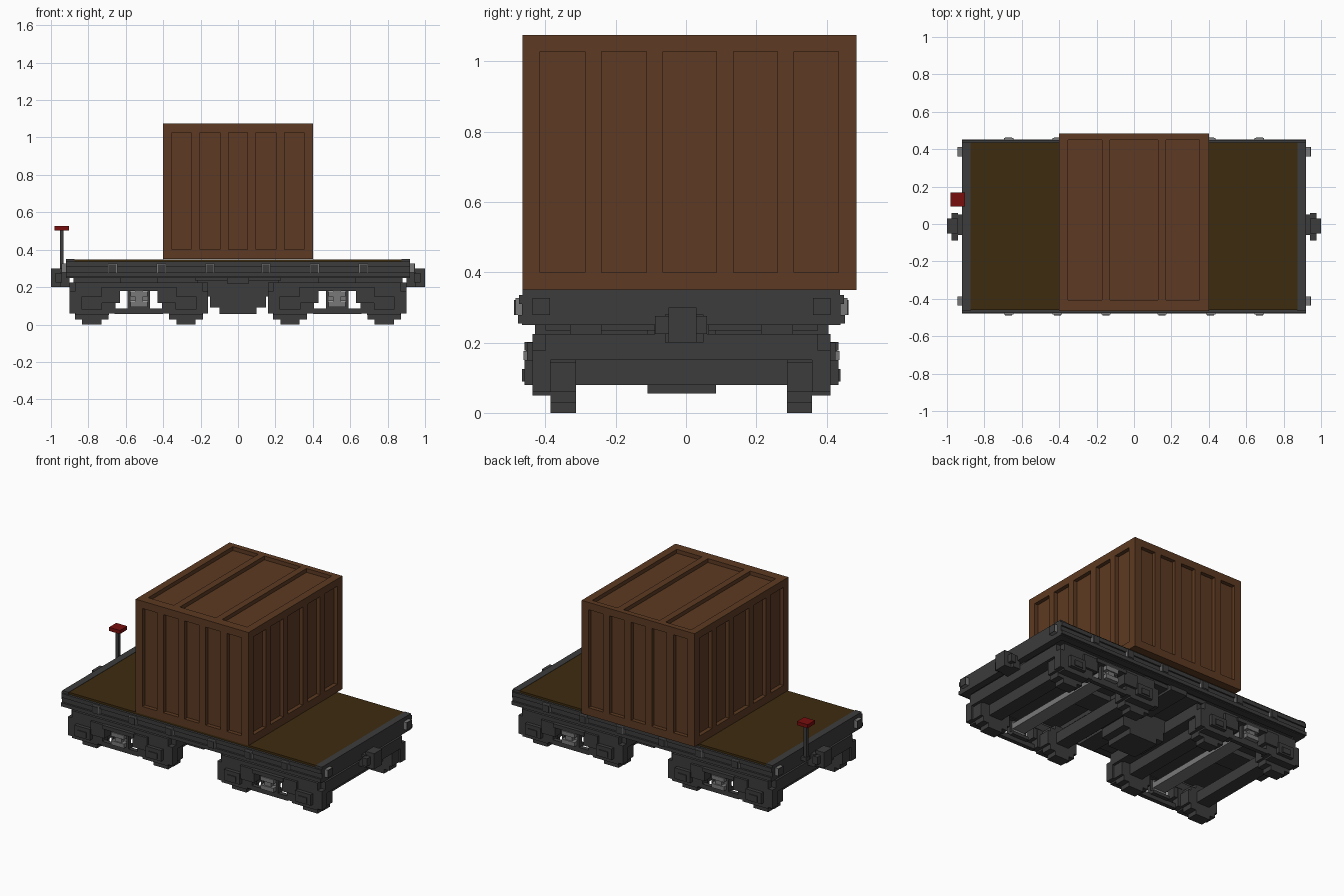
import bpy
import bmesh

if "Cube" in bpy.data.objects:
    bpy.data.objects.remove(bpy.data.objects["Cube"], do_unlink=True)


def material(name, rgb):
    m = bpy.data.materials.new(name)
    m.use_nodes = True
    m.diffuse_color = (*rgb, 1)
    bsdf = next(n for n in m.node_tree.nodes if n.type == 'BSDF_PRINCIPLED')
    bsdf.inputs["Base Color"].default_value = (*rgb, 1)
    return m


BROWN = material("crate brown", (0.109, 0.042, 0.016))
WOOD = material("deck wood", (0.047, 0.024, 0.0045))
DARK = material("dark grey metal", (0.045, 0.045, 0.045))
LIGHT = material("light grey metal", (0.19, 0.19, 0.19))
RED = material("brake red", (0.19, 0.004, 0.004))

YC = -0.013  # centre line of the wagon


def boxes(name, mat, items):
    """One object from boxes given as (x0, x1, y0, y1, z0, z1)."""
    bm = bmesh.new()
    for x0, x1, y0, y1, z0, z1 in items:
        vs = bmesh.ops.create_cube(bm, size=1)["verts"]
        for v in vs:
            v.co = (x1 if v.co.x > 0 else x0, y1 if v.co.y > 0 else y0, z1 if v.co.z > 0 else z0)
    bmesh.ops.recalc_face_normals(bm, faces=bm.faces)
    me = bpy.data.meshes.new(name)
    bm.to_mesh(me)
    bm.free()
    me.materials.append(mat)
    ob = bpy.data.objects.new(name, me)
    bpy.context.collection.objects.link(ob)
    return ob


def mirror_x(items):
    return items + [(-b, -a, c, d, e, f) for a, b, c, d, e, f in items]


def mirror_y(items):
    """Reflect across the wagon's centre line."""
    return items + [(a, b, 2 * YC - d, 2 * YC - c, e, f) for a, b, c, d, e, f in items]


def gaps(panels, lo, hi):
    """Bars left between the recessed panels."""
    edges = [lo] + [e for p in panels for e in p] + [hi]
    return list(zip(edges[::2], edges[1::2]))


# Crate: recessed core with rails and posts on every face
X, Y0, Y1, Z0, Z1, D = 0.4, -0.465, 0.485, 0.35, 1.075, 0.025
front_panels = [(-.352, -.25), (-.203, -.097), (-.052, .05), (.097, .203), (.248, .352)]
side_panels = [(-.415, -.288), (-.24, -.112), (-.066, .087), (.135, .26), (.308, .434)]
top_panels = [(-.352, -.171), (-.128, .128), (.171, .35)]
bars = [(-X + D, X - D, Y0 + D, Y1 - D, Z0, Z1 - D)]
for y0, y1 in ((Y0, Y0 + D), (Y1 - D, Y1)):
    bars += [(a, b, y0, y1, Z0, Z1) for a, b in gaps(front_panels, -X, X)]
    bars += [(-X, X, y0, y1, Z0, 0.4), (-X, X, y0, y1, 1.028, Z1)]
for x0, x1 in ((-X, -X + D), (X - D, X)):
    bars += [(x0, x1, a, b, Z0, Z1) for a, b in gaps(side_panels, Y0, Y1)]
    bars += [(x0, x1, Y0, Y1, Z0, 0.4), (x0, x1, Y0, Y1, 1.028, Z1)]
bars += [(a, b, Y0, Y1, Z1 - D, Z1) for a, b in gaps(top_panels, -X, X)]
bars += [(-X, X, Y0, -0.406, Z1 - D, Z1), (-X, X, 0.45, Y1, Z1 - D, Z1)]
boxes("crate", BROWN, bars)

# Deck and frame
boxes("deck", WOOD, [(-0.88, 0.88, -0.46, 0.435, 0.30, 0.349)])
boxes("end_sills", DARK, mirror_x([(0.875, 0.92, -0.465, 0.438, 0.25, 0.351)]))
boxes("side_sills", DARK, mirror_y([
    (-0.92, 0.92, -0.475, -0.44, 0.31, 0.336),
    (-0.92, 0.92, -0.466, -0.42, 0.25, 0.31),
    (-0.92, 0.92, -0.478, -0.44, 0.255, 0.278)]))
boxes("underframe", DARK, [(-0.88, 0.88, -0.44, 0.415, 0.26, 0.30)])

# Stake pockets along the sides and ends, with dark cover plates
W = 0.025
pockets = mirror_y([(x - W, x + W, -0.485, -0.46, 0.278, 0.327)
                    for x in (-0.67, -0.41, -0.15, 0.15, 0.41, 0.67)])
covers = mirror_y([(a + 0.006, b - 0.006, -0.489, -0.484, 0.278, 0.321)
                   for a, b, *_ in pockets[:6]])
pockets += mirror_x(mirror_y([(0.91, 0.941, -0.437, -0.387, 0.278, 0.327)]))
covers += mirror_x(mirror_y([(0.94, 0.945, -0.437, -0.387, 0.278, 0.327)]))
boxes("stake_pockets", LIGHT, pockets)
boxes("pocket_covers", DARK, covers)

# Couplers
boxes("couplers", DARK, mirror_x([
    (0.90, 0.95, -0.06, 0.05, 0.2, 0.28),
    (0.94, 0.975, -0.088, 0.06, 0.225, 0.275),
    (0.94, 1.0, -0.05, 0.03, 0.2, 0.3)]))

# Fish-belly centre sill
boxes("centre_sill", DARK, [
    (-0.88, 0.88, -0.09, 0.065, 0.225, 0.27),
    (-0.22, 0.22, -0.11, 0.085, 0.15, 0.26),
    (-0.15, 0.15, -0.11, 0.085, 0.09, 0.2),
    (-0.1, 0.1, -0.11, 0.085, 0.055, 0.15)])
boxes("cross_bearers", DARK, [
    (-0.06, 0.06, -0.43, 0.405, 0.22, 0.265)] + mirror_x([
        (0.06, 0.23, -0.40, 0.375, 0.235, 0.265)]))

# Bogies
frames, springs, wheels, axles = [], [], [], []
BX, AX = 0.53, 0.252
for s in (-1, 1):
    c = s * BX
    for t in (-1, 1):
        a = c + t * AX

        def span(p, q):
            """Offsets along x from the bogie centre, pointing to this axle."""
            return min(c + t * p, c + t * q), max(c + t * p, c + t * q)

        # Stepped wheels and axle beams
        wheels += mirror_y([
            (a - 0.052, a + 0.052, -0.385, -0.313, 0.0, 0.2),
            (a - 0.09, a + 0.09, -0.385, -0.313, 0.028, 0.172),
            (a - 0.107, a + 0.107, -0.385, -0.313, 0.06, 0.145)])
        axles.append((a - 0.045, a + 0.045, -0.42, 0.394, 0.08, 0.15))
        axles.append((*span(0.29, 0.37), -0.40, 0.375, 0.15, 0.225))
        # Journal boxes, end posts and stepped arms
        frames += mirror_y([
            (*span(0.125, 0.37), -0.437, -0.385, 0.06, 0.178),
            (*span(0.16, 0.34), -0.437, -0.385, 0.05, 0.215),
            (a - 0.055, a + 0.055, -0.46, -0.42, 0.08, 0.15),
            (a - 0.03, a + 0.03, -0.466, -0.45, 0.09, 0.125),
            (*span(0.10, 0.20), -0.452, -0.39, 0.115, 0.2)])
    # Top and bottom bars with window between them
    frames += mirror_y([
        (c - 0.34, c + 0.34, -0.437, -0.385, 0.18, 0.225),
        (c - 0.11, c + 0.11, -0.46, -0.41, 0.178, 0.202),
        (c - 0.13, c + 0.13, -0.437, -0.41, 0.055, 0.085),
        (c - 0.06, c + 0.06, -0.437, -0.385, 0.08, 0.1),
        (c - 0.06, c - 0.045, -0.437, -0.41, 0.09, 0.18),
        (c + 0.045, c + 0.06, -0.437, -0.41, 0.09, 0.18)])
    axles.append((c - 0.1, c + 0.1, -0.40, 0.375, 0.185, 0.225))
    axles += mirror_y([(c - 0.1, c + 0.1, -0.33, -0.24, 0.22, 0.265)])
    # Springs and the light cross plank
    springs += [(c - 0.045, c + 0.045, -0.43, 0.405, 0.125, 0.16)]
    springs += mirror_y([
        (c - 0.045, c + 0.045, -0.463, -0.40, 0.15, 0.176),
        (c - 0.045, c + 0.045, -0.463, -0.40, 0.095, 0.122),
        (c - 0.022, c + 0.022, -0.455, -0.41, 0.11, 0.18)])
boxes("bogie_side_frames", DARK, frames)
boxes("bogie_springs", LIGHT, springs)
boxes("wheels", DARK, wheels)
boxes("axles_and_bolsters", DARK, axles)

# Hand brake on the right end
boxes("brake_post", DARK, [(-0.952, -0.932, 0.12, 0.14, 0.29, 0.505),
                           (-0.955, -0.91, 0.11, 0.15, 0.275, 0.30)])
boxes("brake_wheel", RED, [(-0.98, -0.903, 0.094, 0.168, 0.503, 0.526)])
